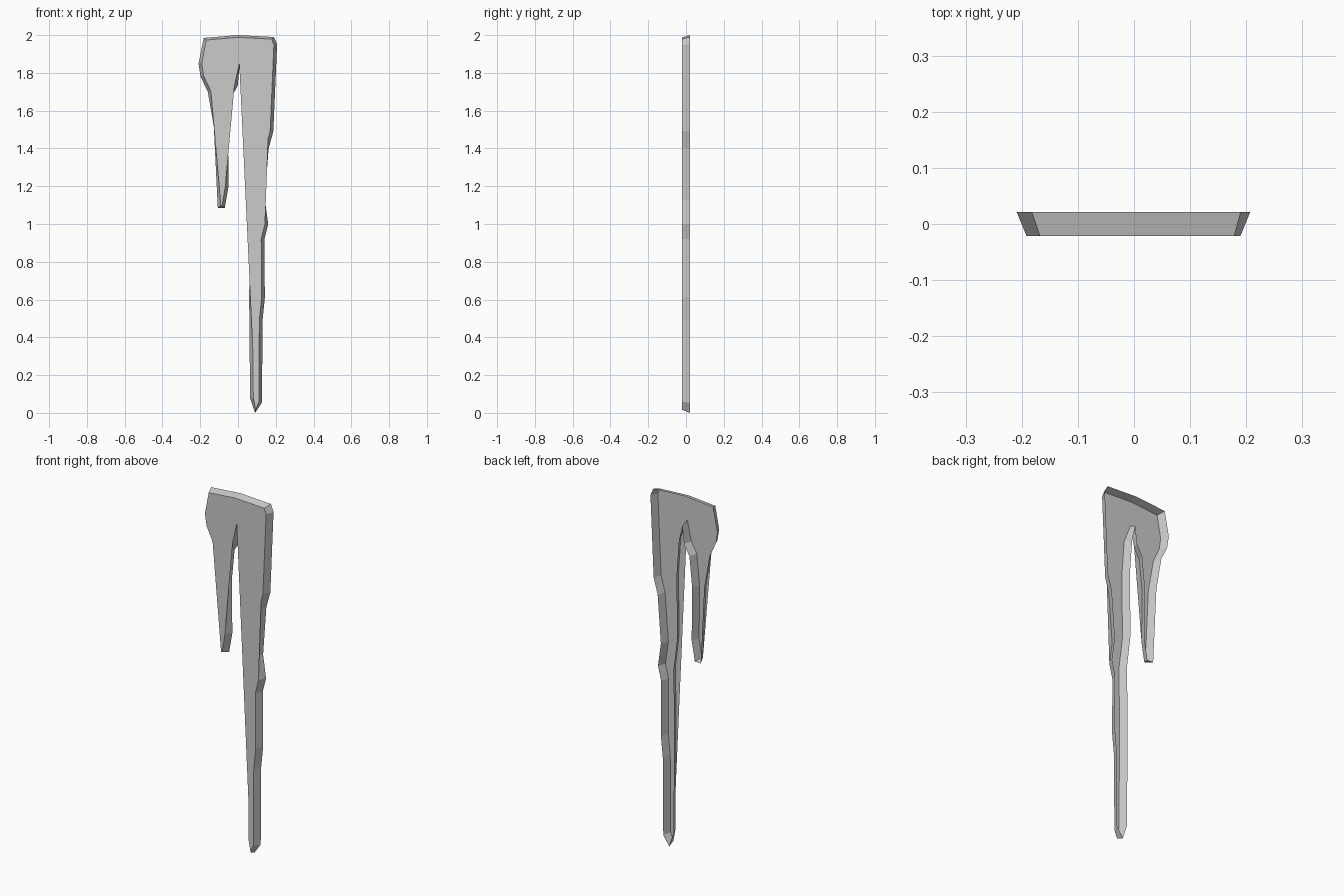
import bpy
import bmesh
from mathutils import Vector

# Remove the default object
default_cube = bpy.data.objects.get("Cube")
if default_cube:
    bpy.data.objects.remove(default_cube, do_unlink=True)

DEPTH = 0.021   # half thickness of the shell
INSET = 0.017   # how far the front outline is drawn in

# Rear rim outline, clockwise seen from the front
top_edge = [(-.182, 1.985), (0, 2), (.19, 1.99)]
long_outer = [(.207, 1.95), (.187, 1.49), (.162, 1.4), (.142, 1.13), (.16, 1),
              (.14, .92), (.142, .61), (.13, .49), (.127, .055)]
long_inner = [(.09, 0), (.064, .08), (.059, .6), (.063, 1), (.04, 1.19),
              (.045, 1.53), (.03, 1.74)]
crotch = [(.008, 1.83)]
short_inner = [(-.002, 1.73), (-.036, 1.67), (-.053, 1.5), (-.05, 1.2), (-.07, 1.085)]
short_outer = [(-.107, 1.085), (-.128, 1.515), (-.16, 1.7), (-.198, 1.78), (-.209, 1.85)]
outline = [Vector(p) for p in
           top_edge + long_outer + long_inner + crotch + short_inner + short_outer]


def inward_normal(a, b):
    """Inward direction of an edge on a clockwise outline."""
    edge = (b - a).normalized()
    return Vector((edge.y, -edge.x))


def inset_outline(points, distance):
    """Draw a clockwise outline in, limiting the mitre at sharp corners."""
    result = []
    for i, point in enumerate(points):
        before = inward_normal(points[i - 1], point)
        after = inward_normal(point, points[(i + 1) % len(points)])
        direction = (before + after).normalized()
        mitre = min(1 / max(direction.dot(after), 0.1), 1.4)
        offset = direction * distance * mitre
        result.append(point + Vector((offset.x, offset.y * 0.7)))
    return result


def make_material(name, colour):
    material = bpy.data.materials.new(name)
    material.use_nodes = True
    material.diffuse_color = colour
    shader = next(n for n in material.node_tree.nodes if n.type == "BSDF_PRINCIPLED")
    shader.inputs["Base Color"].default_value = colour
    return material


# Drip shell: flat front panel and sloping walls, open at the back
bm = bmesh.new()
rear = [bm.verts.new((p.x, DEPTH, p.y)) for p in outline]
front = [bm.verts.new((p.x, -DEPTH, p.y)) for p in inset_outline(outline, INSET)]
panel = bm.faces.new(list(reversed(front)))
for i in range(len(rear)):
    j = (i + 1) % len(rear)
    bm.faces.new((rear[i], front[i], front[j], rear[j]))
bmesh.ops.triangulate(bm, faces=[panel])
bm.normal_update()

# Make the front panel face forward and the walls face outward
front_faces = [f for f in bm.faces if abs(f.normal.y) > 0.99]
if front_faces[0].normal.y > 0:
    bmesh.ops.reverse_faces(bm, faces=front_faces)
top_wall = max(bm.faces, key=lambda f: f.calc_center_median().z)
if top_wall.normal.z < 0:
    walls = [f for f in bm.faces if f not in front_faces]
    bmesh.ops.reverse_faces(bm, faces=walls)

mesh = bpy.data.meshes.new("drip_shell")
bm.to_mesh(mesh)
bm.free()
mesh.materials.append(make_material("light_grey", (0.6, 0.6, 0.6, 1)))
drip = bpy.data.objects.new("drip_shell", mesh)
bpy.context.collection.objects.link(drip)
